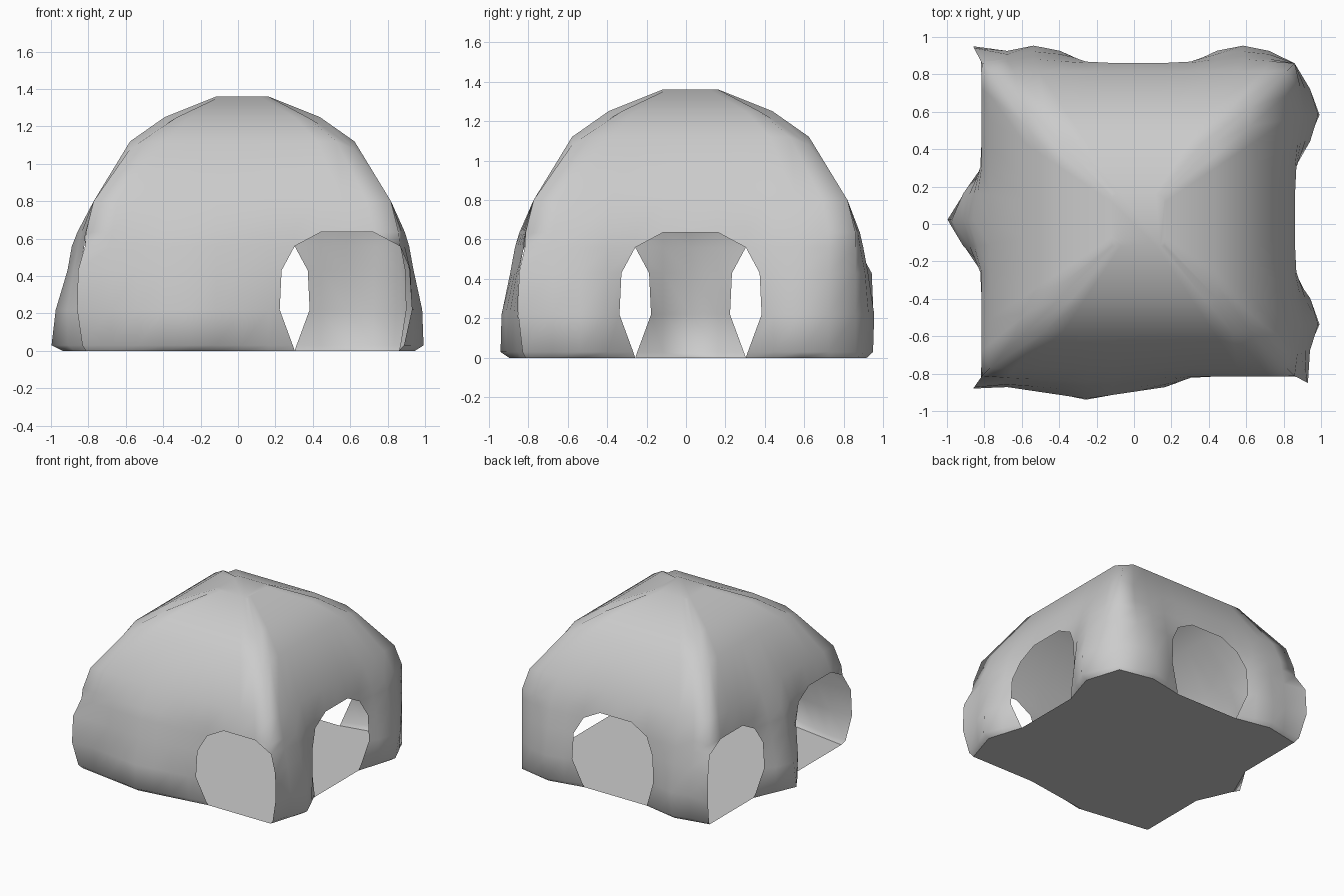
import bpy, bmesh, math

if "Cube" in bpy.data.objects:
    bpy.data.objects.remove(bpy.data.objects["Cube"])

C = 0.836      # half width of the square plan
OFF = 0.023    # plan centre offset
CELLS = (-0.56, 0.0, 0.56)

# rows: height, edge depth, arch half width, bulge strength, corner flare
ROWS = [
    (0.00, 0.836, 0.28, 0.70, 0.0),
    (0.03, 0.845, 0.29, 1.00, 0.4),
    (0.22, 0.875, 0.36, 0.70, 1.0),
    (0.43, 0.870, 0.35, 0.37, 0.9),
    (0.56, 0.845, 0.28, 0.38, 0.1),
    (0.635, 0.838, 0.28, 0.25, 0.0),
    (0.80, 0.795, 0.28, 0.0, 0.0),
    (1.12, 0.60, 0.28, 0.0, 0.0),
    (1.25, 0.415, 0.28, 0.0, 0.0),
    (1.36, 0.14, 0.28, 0.0, 0.0),
]
ARCH_ROW = 4   # arch shoulders start at this row

# sides (front, right, back, left): open cells, bulge amount, bulge runs
SIDES = [
    ({2}, 0.118, [(-C, 0.28)]),
    ({1}, 0.125, [(-C, -0.28), (0.28, C)]),
    ({1}, 0.08, [(-C, -0.28), (0.28, C)]),
    ({0, 2}, 0.175, [(-0.28, 0.28)]),
]
# flare of the front-left, front-right, back-right, back-left corners
FLARE = [(-0.047, -0.067), (0.071, -0.037), (0.0, 0.0), (-0.047, 0.091)]
SIGNS = [(-1, -1), (1, -1), (1, 1), (-1, 1)]


def turn(side, u, d):
    return [(u, -d), (d, u), (-u, d), (-d, -u)][side]


def corner(i, r):
    z, depth, _, _, flare = ROWS[r]
    h = C if r < ARCH_ROW else min(depth, C)
    drop = 0.04 if 0.8 < z < 1.3 else 0.0
    return (SIGNS[i][0] * h + FLARE[i][0] * flare + OFF,
            SIGNS[i][1] * h + FLARE[i][1] * flare + OFF, z - drop)


def wall_point(side, col, r):
    """Column 0..12 along a wall, four per cell."""
    if col == 0:
        return corner(side, r)
    if col == 12:
        return corner((side + 1) % 4, r)
    opened, amount, runs = SIDES[side]
    z, depth, half, k, _ = ROWS[r]
    cell, sub = divmod(col, 4)
    if sub:
        u = CELLS[cell] + (sub - 2) * 0.14
    else:
        u = -0.28 if col == 4 else 0.28
    t = max([0.0] + [1 - abs(u - (a + b) / 2) / ((b - a) / 2) for a, b in runs])
    # cell borders follow the curved jambs of the neighbouring opening
    if sub == 0:
        if cell in opened:
            u = CELLS[cell] - half
        elif cell - 1 in opened:
            u = CELLS[cell - 1] + half
    d = depth + amount * k * t
    if r > ARCH_ROW + 1:
        u *= depth / C
    x, y = turn(side, u, d)
    return (x + OFF, y + OFF, z)


def finish(bm, name):
    bmesh.ops.remove_doubles(bm, verts=bm.verts[:], dist=0.0005)
    bmesh.ops.recalc_face_normals(bm, faces=bm.faces[:])
    for f in bm.faces:
        f.smooth = True
    me = bpy.data.meshes.new(name)
    bm.to_mesh(me)
    bm.free()
    ob = bpy.data.objects.new(name, me)
    bpy.context.collection.objects.link(ob)
    return ob


def ring(r):
    return [wall_point(s, c, r) for s in range(4) for c in range(12)]


# dome shell with arched openings
bm = bmesh.new()
for s in range(4):
    for c in range(12):
        opened = c // 4 in SIDES[s][0]
        for r in range(len(ROWS) - 1):
            a, b = wall_point(s, c, r), wall_point(s, c + 1, r)
            d, e = wall_point(s, c, r + 1), wall_point(s, c + 1, r + 1)
            pts = [a, b, e, d]
            if opened and r < ARCH_ROW:
                continue
            if opened and r == ARCH_ROW:
                if c % 4 == 0:
                    pts = [a, e, d]
                elif c % 4 == 3:
                    pts = [b, e, d]
                else:
                    continue
            bm.faces.new([bm.verts.new(p) for p in pts])
bm.faces.new([bm.verts.new(p) for p in ring(len(ROWS) - 1)])
finish(bm, "dome_shell")

# flat floor following the foot of the walls, jambs only at the openings
bm = bmesh.new()
bm.faces.new([bm.verts.new(p) for p in ring(0)])
floor = finish(bm, "floor")
